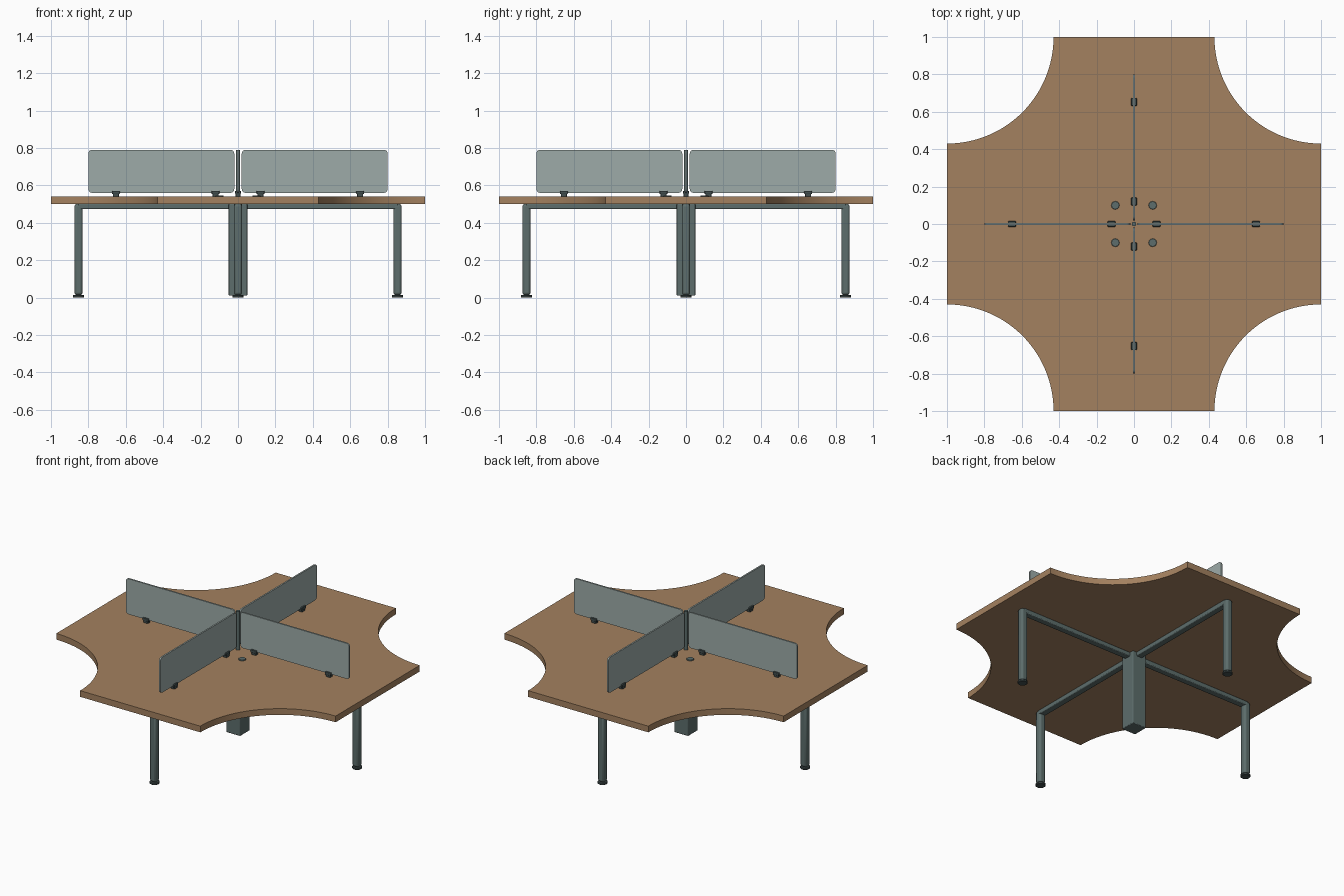
import bpy
from math import sin, cos, pi

cube = bpy.data.objects.get("Cube")
if cube:
    bpy.data.objects.remove(cube, do_unlink=True)


def material(name, rgb):
    m = bpy.data.materials.new(name)
    m.use_nodes = True
    m.diffuse_color = (*rgb, 1)
    m.node_tree.nodes["Principled BSDF"].inputs["Base Color"].default_value = (*rgb, 1)
    return m


WOOD = material("warm_wood", (0.37, 0.22, 0.115))
STEEL = material("grey_green_steel", (0.11, 0.155, 0.15))
SCREEN = material("pale_screen", (0.34, 0.41, 0.395))
DARK = material("dark_fitting", (0.055, 0.078, 0.078))


def finish(obj, name, mat, bevel=0, segments=2):
    """Name, colour, optionally round the edges, and shade a part."""
    obj.name = obj.data.name = name
    obj.data.materials.append(mat)
    bpy.ops.object.select_all(action="DESELECT")
    bpy.context.view_layer.objects.active = obj
    obj.select_set(True)
    if bevel:
        mod = obj.modifiers.new("rounded", "BEVEL")
        mod.width, mod.segments = bevel, segments
    bpy.ops.object.shade_smooth_by_angle()
    return obj


def box(name, centre, size, mat, angle=0, bevel=0):
    """Box placed at a centre that is turned about the z axis."""
    x, y, z = centre
    spot = (x * cos(angle) - y * sin(angle), x * sin(angle) + y * cos(angle), z)
    bpy.ops.mesh.primitive_cube_add(size=1, location=spot, rotation=(0, 0, angle))
    obj = bpy.context.object
    obj.scale = size
    bpy.ops.object.transform_apply(location=False, rotation=False, scale=True)
    return finish(obj, name, mat, bevel)


def disc(name, x, y, z0, z1, radius, mat, sides=24, bevel=0):
    bpy.ops.mesh.primitive_cylinder_add(vertices=sides, radius=radius, depth=z1 - z0,
                                        location=(x, y, (z0 + z1) / 2))
    return finish(bpy.context.object, name, mat, bevel, 1)


def slab(name, outline, depth, mat):
    """Flat outline extruded upwards along local z."""
    n = len(outline)
    verts = [(x, y, z) for z in (0, depth) for x, y in outline]
    faces = [list(range(n))[::-1], list(range(n, 2 * n))]
    faces += [(i, (i + 1) % n, (i + 1) % n + n, i + n) for i in range(n)]
    mesh = bpy.data.meshes.new(name)
    mesh.from_pydata(verts, [], faces)
    obj = bpy.data.objects.new(name, mesh)
    bpy.context.collection.objects.link(obj)
    return finish(obj, name, mat)


def arc(cx, cy, r, start, end, steps):
    angles = [start + (end - start) * i / steps for i in range(steps + 1)]
    return [(cx + r * cos(a), cy + r * sin(a)) for a in angles]


# Tabletop with a concave bite at each corner
outline = []
for k in range(4):
    a = pi / 4 + k * pi / 2
    cx, cy = round(cos(a) * 2 ** 0.5), round(sin(a) * 2 ** 0.5)
    outline += arc(cx, cy, 0.57, 1.5 * pi + k * pi / 2, pi + k * pi / 2, 32)
slab("tabletop", outline, 0.04, WOOD).location.z = 0.5

# Central column and the post joining the screens
box("central_column", (0, 0, 0.255), (0.1, 0.1, 0.49), STEEL, bevel=0.004)
disc("screen_post", 0, 0, 0.54, 0.79, 0.012, STEEL, 16)

# Rounded screen outline, in its own plane
x0, x1, z0, z1, r = 0.02, 0.8, 0.56, 0.79, 0.02
screen = []
for k, (cx, cz) in enumerate([(x1 - r, z1 - r), (x0 + r, z1 - r),
                              (x0 + r, z0 + r), (x1 - r, z0 + r)]):
    screen += arc(cx, cz, r, k * pi / 2, (k + 1) * pi / 2, 5)

# Four identical arms: beam, leg, foot, screen, clamps and cable port
for k, side in enumerate(("left", "back", "right", "front")):
    a = k * pi / 2
    c, s = cos(a), sin(a)
    box(side + "_beam", (0.445, 0, 0.4875), (0.82, 0.042, 0.029), STEEL, a, 0.005)
    box(side + "_leg", (0.853, 0, 0.257), (0.044, 0.044, 0.486), STEEL, a, 0.012)
    disc(side + "_foot", 0.853 * c, 0.853 * s, 0, 0.014, 0.03, DARK, bevel=0.003)

    panel = slab(side + "_screen", screen, 0.01, SCREEN)
    panel.rotation_euler = (pi / 2, 0, a)
    panel.location = (-0.005 * s, 0.005 * c, 0)

    for spot, x in (("inner", 0.12), ("outer", 0.653)):
        name = f"{side}_{spot}_clamp"
        box(name + "_base", (x, 0, 0.548), (0.032, 0.026, 0.018), DARK, a, 0.003)
        box(name + "_jaw", (x, 0, 0.562), (0.042, 0.03, 0.018), DARK, a, 0.003)

    px, py = 0.1 * (c - s), 0.1 * (s + c)
    disc(side + "_cable_port", px, py, 0.538, 0.546, 0.022, STEEL, 16, 0.002)
